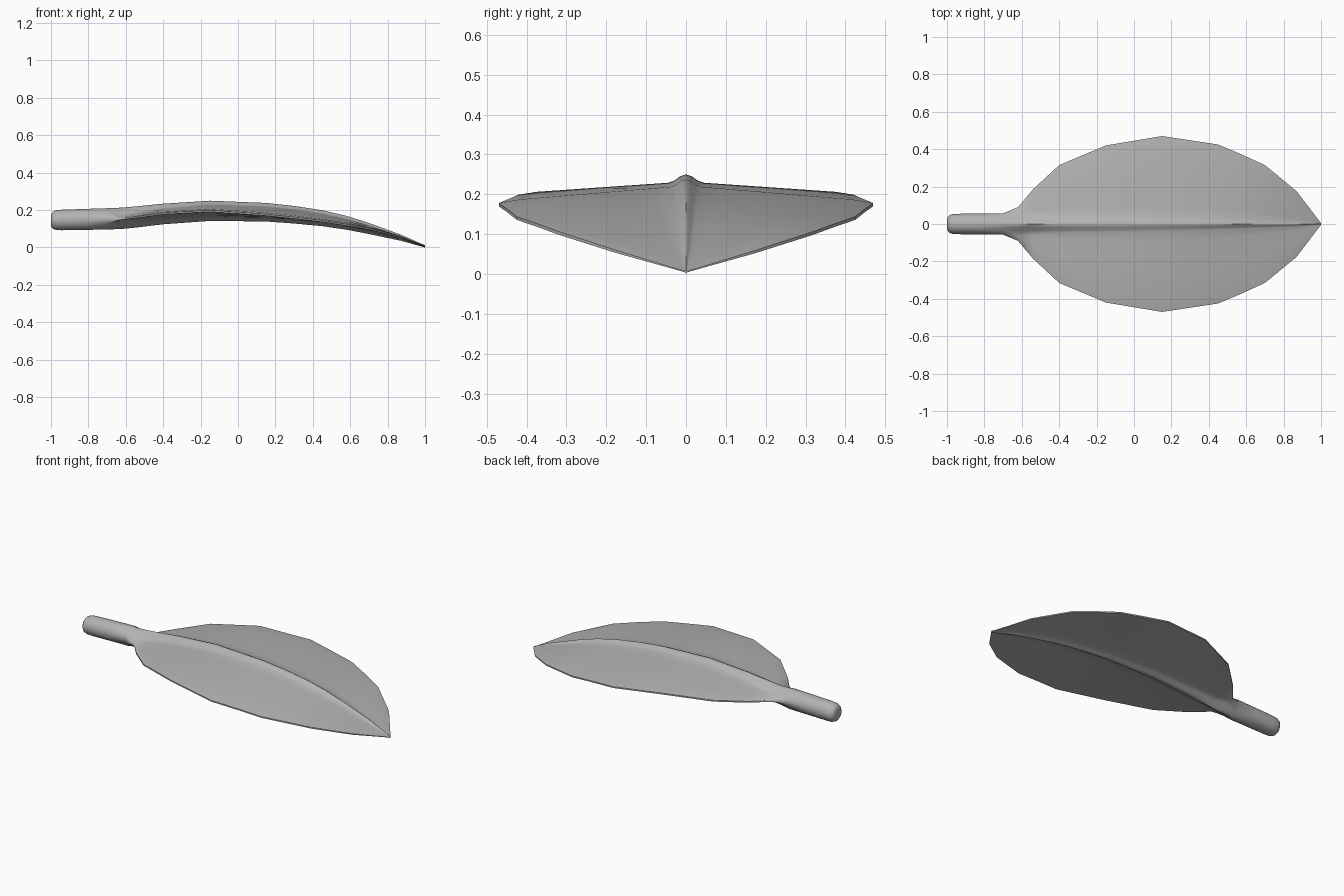
import bpy
import bmesh
from math import cos, sin, pi, radians

cube = bpy.data.objects.get("Cube")
if cube:
    bpy.data.objects.remove(cube, do_unlink=True)

# Single matte grey
grey = bpy.data.materials.new("leaf_grey")
grey.use_nodes = True
colour = (0.45, 0.45, 0.45, 1)
grey.diffuse_color = colour
grey.node_tree.nodes["Principled BSDF"].inputs["Base Color"].default_value = colour

# Round stalk: x, radius, centre height
STALK = [(-1.0, .018, .146), (-.998, .034, .146), (-.989, .046, .146),
         (-.972, .053, .147), (-.94, .055, .148), (-.82, .056, .151), (-.7, .057, .154)]

# Blade: x, half width, rib radius, rib top, rib bottom, upper root height, edge height
BLADE = [(-.62, .09, .054, .214, .1, .168, .154),
         (-.54, .185, .051, .221, .108, .184, .163),
         (-.4, .315, .048, .235, .125, .208, .182),
         (-.15, .42, .045, .251, .143, .23, .196),
         (.15, .47, .037, .239, .14, .22, .175),
         (.3, .4475, .033, .223, .129, .205, .159),
         (.45, .425, .029, .2, .115, .182, .141),
         (.58, .37, .024, .17, .096, .154, .122),
         (.7, .315, .02, .132, .073, .119, .102),
         (.87, .175, .012, .07, .037, .062, .057),
         (1.0, .004, .002, .013, .001, .01, .007)]

RIB_STEPS = (0, 1 / 3, 2 / 3)
BLADE_STEPS = (0, .12, .5, .88)
HALF_COUNT = 2 * (len(RIB_STEPS) + len(BLADE_STEPS) + 1)


def mix(a, b, t):
    return a + (b - a) * t


def mirrored_ring(half):
    """Close a half section, listed top to bottom, by mirroring it."""
    return half + [(-y, z) for y, z in reversed(half[1:-1])]


def stalk_section(radius, height):
    angles = [pi * i / (HALF_COUNT - 1) for i in range(HALF_COUNT)]
    return mirrored_ring([(radius * sin(a), height + radius * cos(a)) for a in angles])


def blade_section(width, rib, top, bottom, upper, edge):
    lower = bottom + top - upper
    rim = min(.004, (upper - lower) * .2)
    over, under = [], []
    # Rounded rib swelling out of both faces
    for t in RIB_STEPS:
        swell = (top - upper) * (1 + cos(pi * t)) / 2
        over.append((rib * t, upper + swell))
        under.append((rib * t, lower - swell))
    # Slightly crowned blade thinning towards its rim
    for t in BLADE_STEPS:
        y = mix(rib, width, t)
        over.append((y, mix(upper, edge + rim, t) + .01 * width * t))
        under.append((y, mix(lower, edge - rim, t ** .7)))
    over.append((width, edge + rim))
    under.append((width, edge - rim))
    return mirrored_ring(over + under[::-1])


# Loft the stalk and blade as one skin
bm = bmesh.new()
sections = [(x, stalk_section(*rest)) for x, *rest in STALK]
sections += [(x, blade_section(*rest)) for x, *rest in BLADE]
rings = [[bm.verts.new((x, y, z)) for y, z in ring] for x, ring in sections]
for a, b in zip(rings, rings[1:]):
    for i in range(len(a)):
        j = (i + 1) % len(a)
        bm.faces.new((a[i], a[j], b[j], b[i]))
bm.faces.new(rings[0])
bm.faces.new(rings[-1])
bmesh.ops.recalc_face_normals(bm, faces=bm.faces)

mesh = bpy.data.meshes.new("leaf")
bm.to_mesh(mesh)
bm.free()
mesh.materials.append(grey)
leaf = bpy.data.objects.new("leaf_with_stalk", mesh)
bpy.context.collection.objects.link(leaf)

# Stand on the floor
low = min(v.co.z for v in mesh.vertices)
for v in mesh.vertices:
    v.co.z -= low

bpy.ops.object.select_all(action='DESELECT')
leaf.select_set(True)
bpy.context.view_layer.objects.active = leaf
bpy.ops.object.shade_smooth_by_angle(angle=radians(50))
